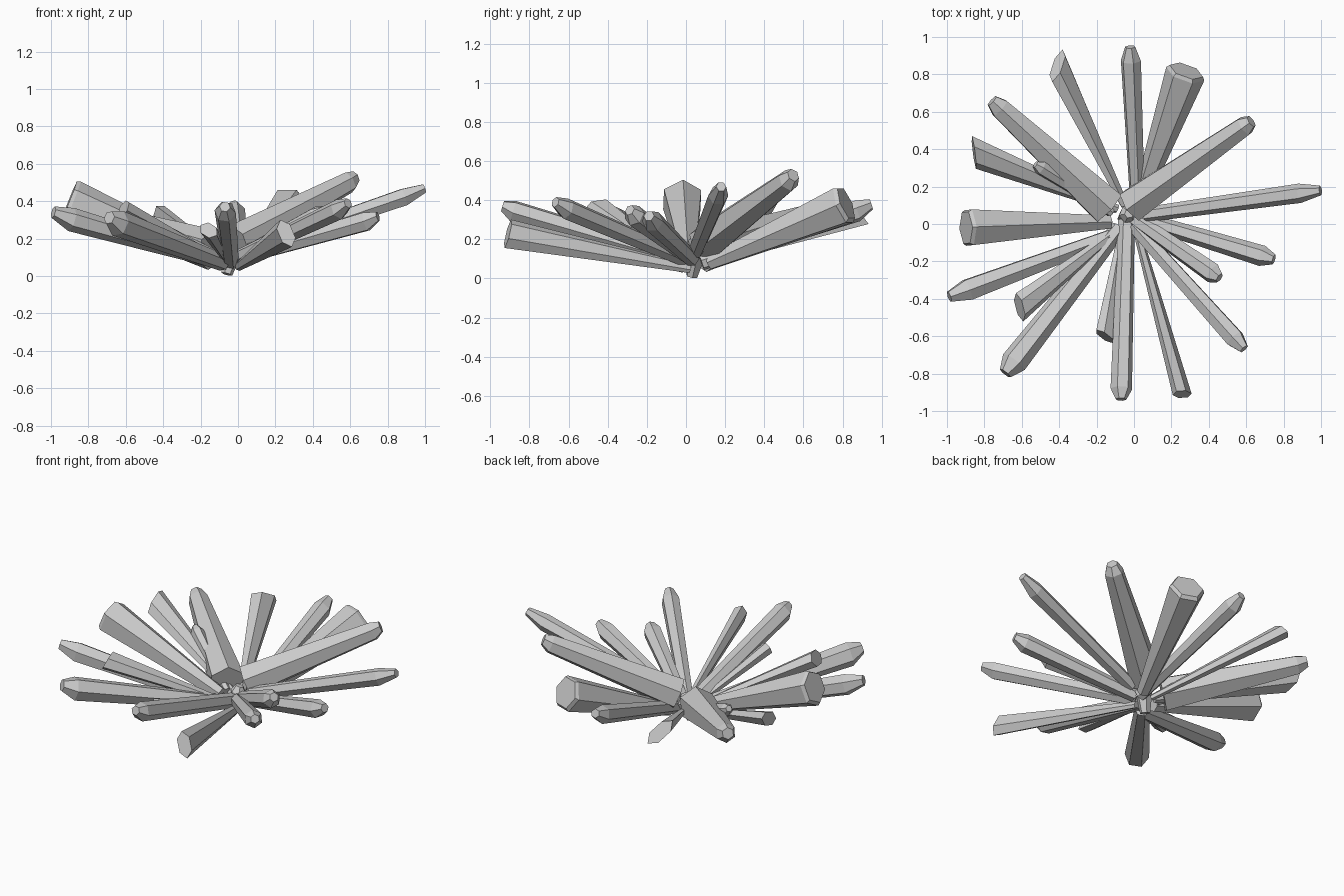
import bpy, bmesh, math
from mathutils import Vector

if "Cube" in bpy.data.objects:
    bpy.data.objects.remove(bpy.data.objects["Cube"])


def frame(base, tip, roll):
    # axis plus side / up vectors for a crystal, rolled about its axis
    d = (tip - base).normalized()
    side = d.cross(Vector((0, 0, 1))).normalized()
    up = side.cross(d)
    c, s = math.cos(roll), math.sin(roll)
    return d, side * c + up * s, up * c - side * s


def loft(name, rings):
    # closed prism through rings of equal length
    bm = bmesh.new()
    vs = [[bm.verts.new(p) for p in ring] for ring in rings]
    n = len(rings[0])
    for a, b in zip(vs, vs[1:]):
        for i in range(n):
            j = (i + 1) % n
            bm.faces.new((a[i], a[j], b[j], b[i]))
    bm.faces.new(vs[0][::-1])
    bm.faces.new(vs[-1])
    bmesh.ops.recalc_face_normals(bm, faces=bm.faces)
    me = bpy.data.meshes.new(name)
    bm.to_mesh(me)
    bm.free()
    ob = bpy.data.objects.new(name, me)
    bpy.context.collection.objects.link(ob)


def hexring(c, a, b, ra, rb):
    return [c + a * ra * math.cos(k * math.pi / 3) + b * rb * math.sin(k * math.pi / 3)
            for k in range(6)]


def crystal(name, base, tip, r0, r1, cap, cap_scale=0.5, roll=0.0):
    # six-sided shaft with an off-centre bevelled point
    base, tip = Vector(base), Vector(tip)
    d, a, b = frame(base, tip, roll)
    up = frame(base, tip, 0)[2]
    sh = tip - d * cap
    lift = up * r1 * 0.35 * (1 - cap_scale)
    loft(name, [hexring(base, a, b, r0, r0), hexring(sh, a, b, r1, r1),
                hexring(tip + lift, a, b, r1 * cap_scale, r1 * cap_scale)])


def blade(name, base, tip, w, t, slant, roll):
    # flattened crystal, narrow at the root, cut obliquely at the end
    base, tip = Vector(base), Vector(tip)
    d, a, b = frame(base, tip, roll)
    end = tip - d * abs(slant) / 2
    ring = [p + d * slant * 0.5 * (p - end).dot(a) / w for p in hexring(end, a, b, w, t)]
    loft(name, [hexring(base, a, b, w * 0.3, t * 0.4), ring])


# pointed shafts: base, tip, root radius, end radius, point length
shafts = [
    ((.06, .05, .14), (1.0, .18, .46), .04, .052, .12),
    ((.02, .08, .08), (-.02, .95, .37), .04, .056, .08),
    ((-.11, -.06, .08), (-.99, -.39, .33), .04, .064, .11),
    ((-.08, -.02, .07), (-.69, -.80, .30), .045, .072, .08),
    ((-.04, .02, .08), (-.07, -.94, .36), .045, .058, .06),
    ((.00, -.01, .10), (.59, -.67, .38), .04, .055, .08),
    ((.00, .03, .10), (.46, -.29, .34), .04, .056, .05),
    ((.02, .03, .10), (.75, -.19, .31), .04, .056, .07),
    ((-.12, .06, .10), (-.53, .32, .30), .025, .04, .04),
]
for i, (p, q, r0, r1, cap) in enumerate(shafts):
    crystal(f"pointed_crystal_{i + 1}", p, q, r0, r1, cap, roll=0.3 * i)

# shafts that are thick at the root
crystal("thick_root_crystal_1", (-.01, .10, .18), (.63, .55, .52), .10, .058, .05, .6, .5)
crystal("thick_root_crystal_2", (-.14, .09, .14), (-.76, .66, .33), .11, .06, .06, .6, .5)

# flaring shafts with blunt ends
crystal("flared_crystal_1", (.03, .12, .08), (.28, .82, .38), .04, .108, .02, .88)
crystal("flared_crystal_2", (-.13, .01, .10), (-.90, -.02, .41), .04, .11, .02, .88, .5)

# obliquely cut blades: base, tip, half width, half thickness, slant, roll
blades = [
    ((-.05, .10, .08), (-.43, .89, .34), .09, .045, .10, -.8),
    ((-.09, .08, .09), (-.90, .40, .37), .08, .045, .10, .25),
    ((-.12, -.06, .10), (-.63, -.46, .37), .075, .05, -.05, .3),
    ((-.06, -.01, .08), (-.16, -.62, .25), .06, .04, -.04, .6),
    ((0, .02, .05), (.26, -.92, .23), .08, .045, -.02, 1.25),
]
for i, args in enumerate(blades):
    blade(f"blade_crystal_{i + 1}", *args)

# small root fragment touching the ground
crystal("root_fragment", (-.06, .03, .01), (-.02, .06, .16), .03, .05, .04)
